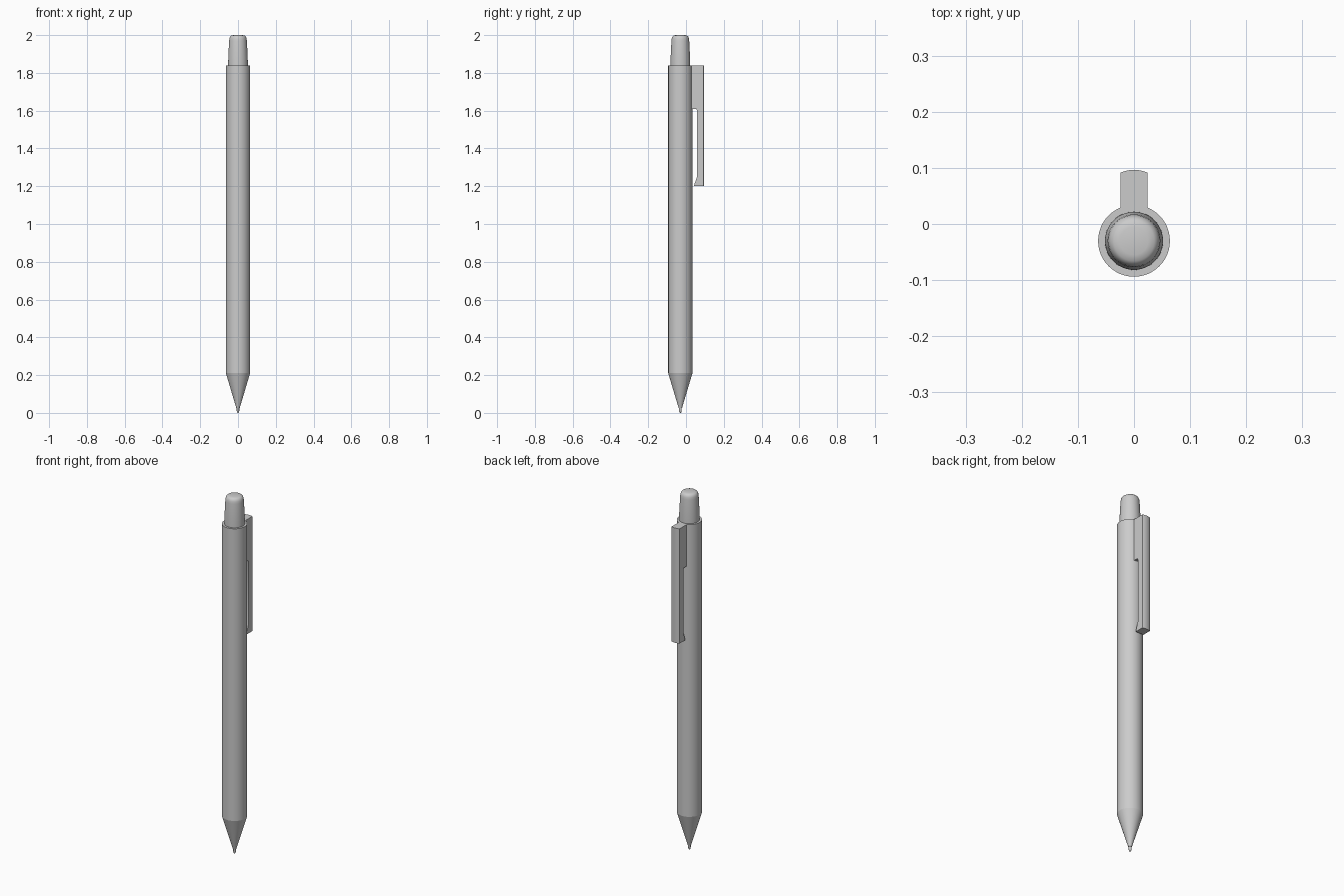
import bpy, bmesh, math

if "Cube" in bpy.data.objects:
    bpy.data.objects.remove(bpy.data.objects["Cube"])

AXIS_Y = -0.03      # centre line of the barrel
R = 0.064           # barrel radius

grey = bpy.data.materials.new("grey plastic")
grey.diffuse_color = (0.6, 0.6, 0.6, 1)
grey.use_nodes = True
grey.node_tree.nodes["Principled BSDF"].inputs["Base Color"].default_value = grey.diffuse_color


def finish(name, bm, angle):
    bmesh.ops.recalc_face_normals(bm, faces=bm.faces)
    mesh = bpy.data.meshes.new(name)
    bm.to_mesh(mesh)
    bm.free()
    mesh.materials.append(grey)
    obj = bpy.data.objects.new(name, mesh)
    bpy.context.collection.objects.link(obj)
    bpy.ops.object.select_all(action='DESELECT')
    obj.select_set(True)
    bpy.context.view_layer.objects.active = obj
    bpy.ops.object.shade_smooth_by_angle(angle=math.radians(angle))
    return obj


def lathe(name, profile, angle=30, sides=48):
    """Turn a (radius, z) profile around the pen axis, capping both ends."""
    bm = bmesh.new()
    rings = []
    for r, z in profile:
        rings.append([bm.verts.new((r * math.cos(2 * math.pi * i / sides),
                                    AXIS_Y + r * math.sin(2 * math.pi * i / sides), z))
                      for i in range(sides)])
    for a, b in zip(rings, rings[1:]):
        for i in range(sides):
            j = (i + 1) % sides
            bm.faces.new((a[i], a[j], b[j], b[i]))
    bm.faces.new(rings[0])
    bm.faces.new(rings[-1])
    return finish(name, bm, angle)


# Barrel, tapered nose and rounded writing point
lathe("barrel", [(R, 0.21), (R, 1.84)])
lathe("nose_cone", [(0.009, 0.026), (R, 0.21)])
lathe("writing_point", [(0.002, 0.0), (0.005, 0.003), (0.007, 0.012), (0.007, 0.03)], 50, 24)

# Push button with a rounded top edge
lathe("push_button", [(0.052, 1.83), (0.0515, 1.88), (0.047, 1.97), (0.0455, 1.982),
                      (0.042, 1.992), (0.036, 1.997), (0.025, 2.0)], 40)

# Pocket clip: one side profile repeated across the width, following the
# barrel on the inside and gently bowed on the outside
bm = bmesh.new()
W, STEPS = 0.024, 8
slices = []
for k in range(STEPS + 1):
    x = -W + 2 * W * k / STEPS
    inner = AXIS_Y + math.sqrt((R - 0.0005) ** 2 - x * x)
    outer = 0.0965 - 0.005 * (x / W) ** 2
    side = [(inner, 1.84), (outer, 1.84), (outer, 1.20), (0.042, 1.20), (0.046, 1.215),
            (0.058, 1.25), (0.058, 1.60), (0.055, 1.608), (inner, 1.608)]
    slices.append([bm.verts.new((x, y, z)) for y, z in side])
for a, b in zip(slices, slices[1:]):
    for i in range(len(a)):
        j = (i + 1) % len(a)
        bm.faces.new((a[i], a[j], b[j], b[i]))
bm.faces.new(slices[0])
bm.faces.new(slices[-1])
finish("pocket_clip", bm, 30)
